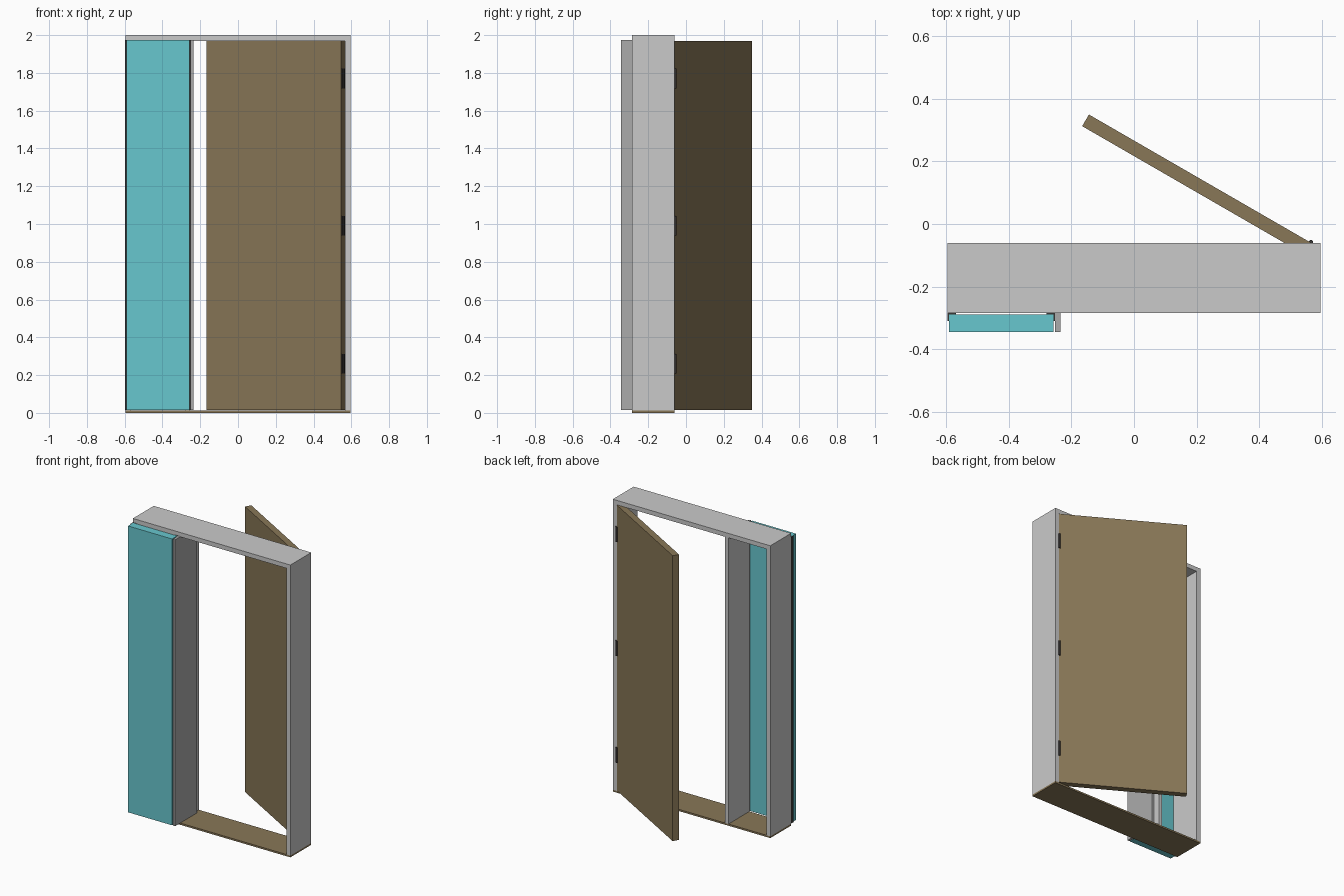
import bpy, bmesh, math
from mathutils import Matrix, Vector

if "Cube" in bpy.data.objects:
    bpy.data.objects.remove(bpy.data.objects["Cube"])


def mat(name, rgb):
    m = bpy.data.materials.new(name)
    m.diffuse_color = (*rgb, 1)
    m.use_nodes = True
    m.node_tree.nodes["Principled BSDF"].inputs["Base Color"].default_value = m.diffuse_color
    return m


GREY = mat("light grey", (0.59, 0.59, 0.59))
MID = mat("mid grey", (0.41, 0.41, 0.41))
WOOD = mat("brown wood", (0.25, 0.185, 0.095))
TEAL = mat("teal", (0.137, 0.57, 0.62))
DARK = mat("dark metal", (0.04, 0.037, 0.035))


def finish(name, bm, material):
    me = bpy.data.meshes.new(name)
    bmesh.ops.recalc_face_normals(bm, faces=bm.faces)
    bm.to_mesh(me)
    bm.free()
    me.materials.append(material)
    ob = bpy.data.objects.new(name, me)
    bpy.context.collection.objects.link(ob)
    return ob


def box(name, x, y, z, material, xf=None):
    bm = bmesh.new()
    bmesh.ops.create_cube(bm, size=1)
    for v in bm.verts:
        v.co = Vector([(a + b) / 2 + c * (b - a) for (a, b), c in zip((x, y, z), v.co)])
    if xf:
        bm.transform(xf)
    return finish(name, bm, material)


def extrude_profile(name, pts, z0, z1, material):
    bm = bmesh.new()
    f = bm.faces.new([bm.verts.new((x, y, z0)) for x, y in pts])
    r = bmesh.ops.extrude_face_region(bm, geom=[f])
    top = [v for v in r["geom"] if isinstance(v, bmesh.types.BMVert)]
    bmesh.ops.translate(bm, verts=top, vec=(0, 0, z1 - z0))
    return finish(name, bm, material)


W, T = 0.596, 0.03          # half width, frame thickness
F, B = -0.285, -0.06        # front and back of the frame
SILL, HEAD = 0.012, 1.97

# Frame: sill, head, jambs and mullion
box("threshold", (-W, W), (F, B), (0, SILL), WOOD)
box("frame_head", (-W, W), (F, B), (HEAD, 2), GREY)
for side, x in (("left", (-W, -W + T)), ("right", (W - T, W)), ("middle", (-0.28, -0.255))):
    box(side + "_jamb", x, (F, B), (SILL, HEAD), GREY)

# Door stop plate on the mullion, reaching past the front
box("stop_plate", (-0.252, -0.235), (-0.345, -0.105), (0.014, 1.973), MID)

# Side panel with an angle trim behind each edge
box("side_panel", (-0.591, -0.258), (-0.345, -0.29), (0.014, 1.973), TEAL)
for name, x, s in (("left_trim", -0.597, 1), ("right_trim", -0.252, -1)):
    prof = [(0, F), (0.028, F), (0.028, -0.29), (0.0055, -0.29), (0.0055, -0.31), (0, -0.31)]
    extrude_profile(name, [(x + s * a, b) for a, b in prof], 0.014, 1.973, DARK)

# Door, swung open 30 degrees about its back hinge corner
PX = W - T
swing = Matrix.Translation((PX, B, 0)) @ Matrix.Rotation(math.radians(-30), 4, "Z")
box("door", (-0.82, 0), (-0.043, 0), (0.015, HEAD - 0.002), WOOD, swing)

# Hinges: knuckle plus one leaf on the door and one on the jamb
for i, z in enumerate((0.26, 0.99, 1.77)):
    zr = (z - 0.052, z + 0.052)
    bm = bmesh.new()
    bmesh.ops.create_cone(bm, cap_ends=True, segments=16, radius1=0.007, radius2=0.007,
                          depth=0.104, matrix=Matrix.Translation((PX, B + 0.002, z)))
    finish(f"hinge_knuckle_{i}", bm, DARK)
    box(f"hinge_door_leaf_{i}", (-0.001, 0.002), (-0.035, 0), zr, DARK, swing)
    box(f"hinge_jamb_leaf_{i}", (PX - 0.002, PX + 0.001), (B - 0.035, B), zr, DARK)
